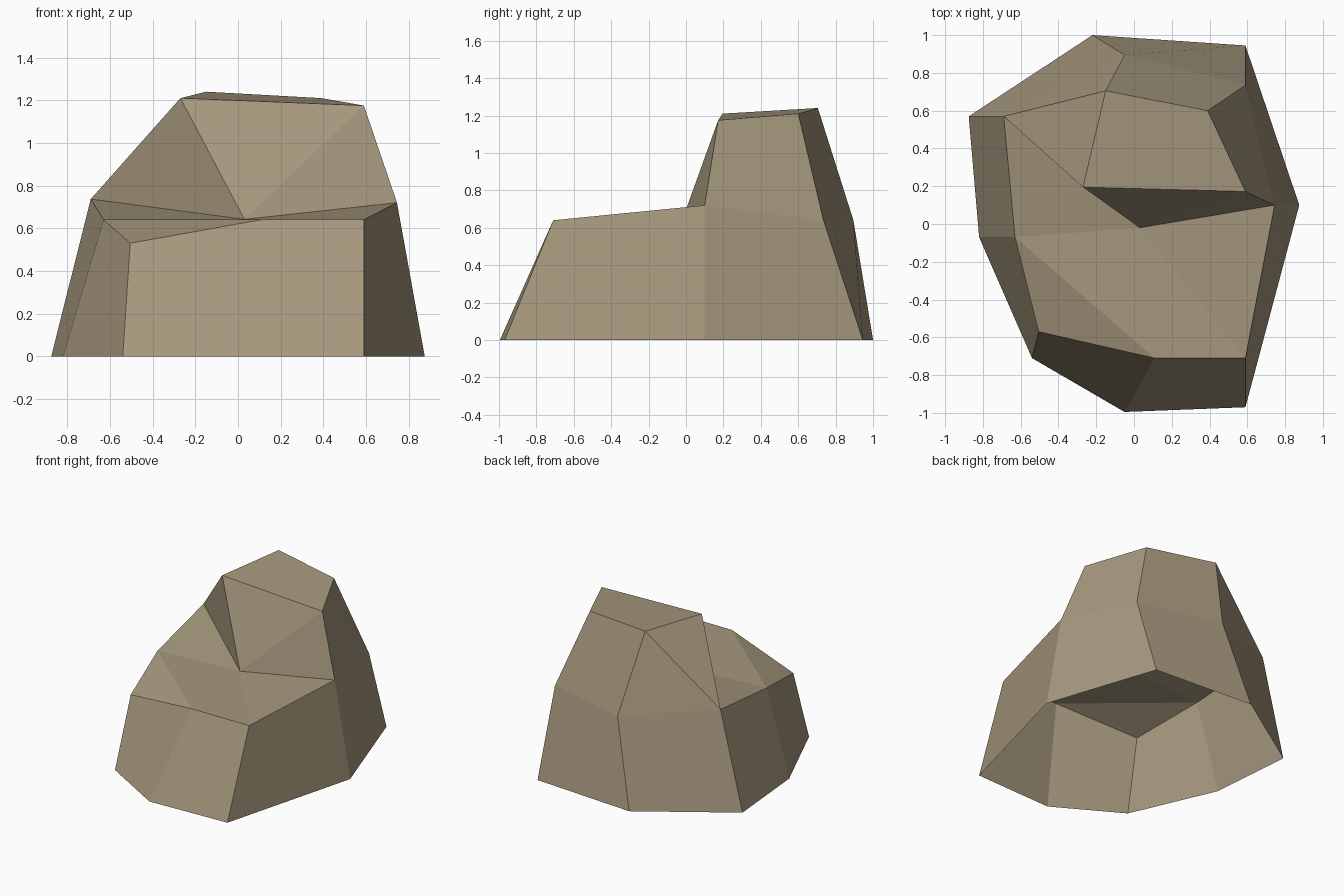
import bpy, bmesh

if "Cube" in bpy.data.objects:
    bpy.data.objects.remove(bpy.data.objects["Cube"])

# Colour
stone = bpy.data.materials.new("warm grey stone")
stone.diffuse_color = (0.38, 0.315, 0.207, 1.0)
stone.use_nodes = True
stone.node_tree.nodes["Principled BSDF"].inputs["Base Color"].default_value = stone.diffuse_color

# Outlines of the boulder, anticlockwise from the back left corner
foot = [(-0.22, 1.0), (-0.875, 0.57), (-0.82, -0.07), (-0.54, -0.71),
        (-0.05, -0.995), (0.59, -0.97), (0.875, 0.10), (0.59, 0.945)]
shoulder = [(-0.05, 0.895, 0.64), (-0.69, 0.57, 0.737), (-0.63, -0.07, 0.64),
            (-0.505, -0.57, 0.53), (0.11, -0.71, 0.64), (0.59, -0.71, 0.64),
            (0.745, 0.10, 0.72), (0.59, 0.735, 0.64)]
summit = [(-0.15, 0.705, 1.24), (-0.27, 0.195, 1.21),
          (0.59, 0.172, 1.175), (0.39, 0.60, 1.21)]

bm = bmesh.new()
base = [bm.verts.new((x, y, 0)) for x, y in foot]
mid = [bm.verts.new(p) for p in shoulder]
top = [bm.verts.new(p) for p in summit]
notch = bm.verts.new((0.03, -0.02, 0.642))    # where ledge meets crag

# Skirt of walls, open underneath
for i in range(8):
    j = (i + 1) % 8
    bm.faces.new((base[i], base[j], mid[j], mid[i]))

back, left, side, low, front, corner, right, rear = mid
t_back, t_left, t_right, t_rear = top

# Front ledge, a fan around the notch
for a, b in ((left, side), (side, front), (front, corner), (corner, right)):
    bm.faces.new((a, b, notch))
bm.faces.new((side, low, front))

# Raised crag behind the ledge
for face in ((notch, right, t_right), (notch, t_right, t_left),
             (left, notch, t_left), (left, t_left, t_back),
             (back, left, t_back), (right, rear, t_rear, t_right),
             (rear, back, t_back, t_rear), top):
    bm.faces.new(face)

bmesh.ops.recalc_face_normals(bm, faces=bm.faces)
mesh = bpy.data.meshes.new("boulder")
bm.to_mesh(mesh)
bm.free()
mesh.materials.append(stone)
boulder = bpy.data.objects.new("boulder", mesh)
bpy.context.collection.objects.link(boulder)
